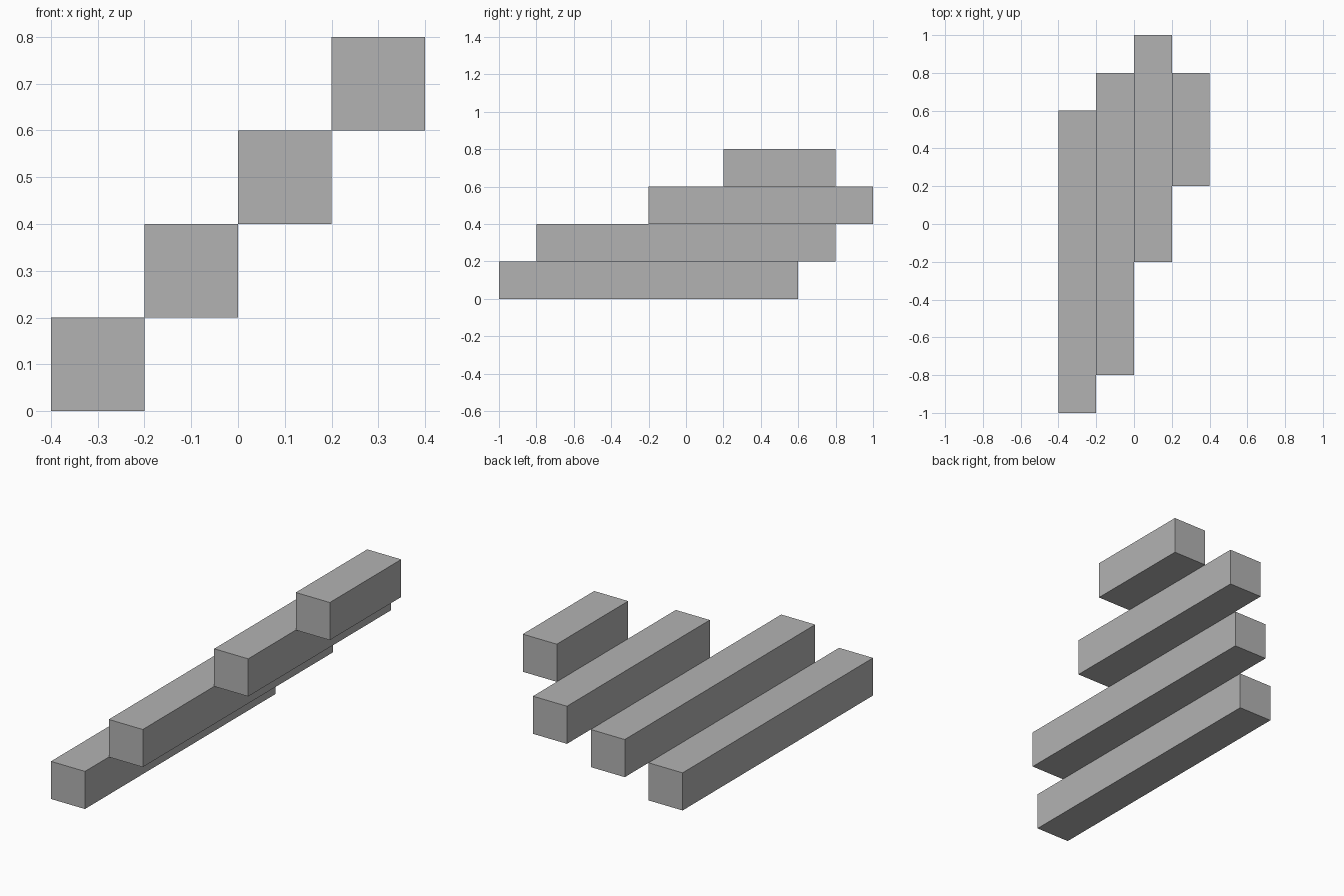
import bpy

default_cube = bpy.data.objects.get("Cube")
if default_cube:
    bpy.data.objects.remove(default_cube, do_unlink=True)

GREY = (0.45, 0.45, 0.45, 1)
grey = bpy.data.materials.new("plain grey")
grey.use_nodes = True
grey.diffuse_color = GREY
grey.node_tree.nodes["Principled BSDF"].inputs["Base Color"].default_value = GREY

SIZE = 0.2  # square section of every beam


def beam(name, step, front, back):
    """Square beam along y, moved one section right and up per step."""
    centre = ((step - 1.5) * SIZE, (front + back) / 2, (step + 0.5) * SIZE)
    bpy.ops.mesh.primitive_cube_add(size=1, location=centre)
    obj = bpy.context.object
    obj.name = name
    obj.scale = (SIZE, back - front, SIZE)
    bpy.ops.object.transform_apply(location=False, rotation=False, scale=True)
    obj.data.materials.append(grey)


# Four beams climbing like stairs, lowest first
beam("bottom_beam", 0, -1.0, 0.6)
beam("lower_middle_beam", 1, -0.8, 0.8)
beam("upper_middle_beam", 2, -0.2, 1.0)
beam("top_beam", 3, 0.2, 0.8)
